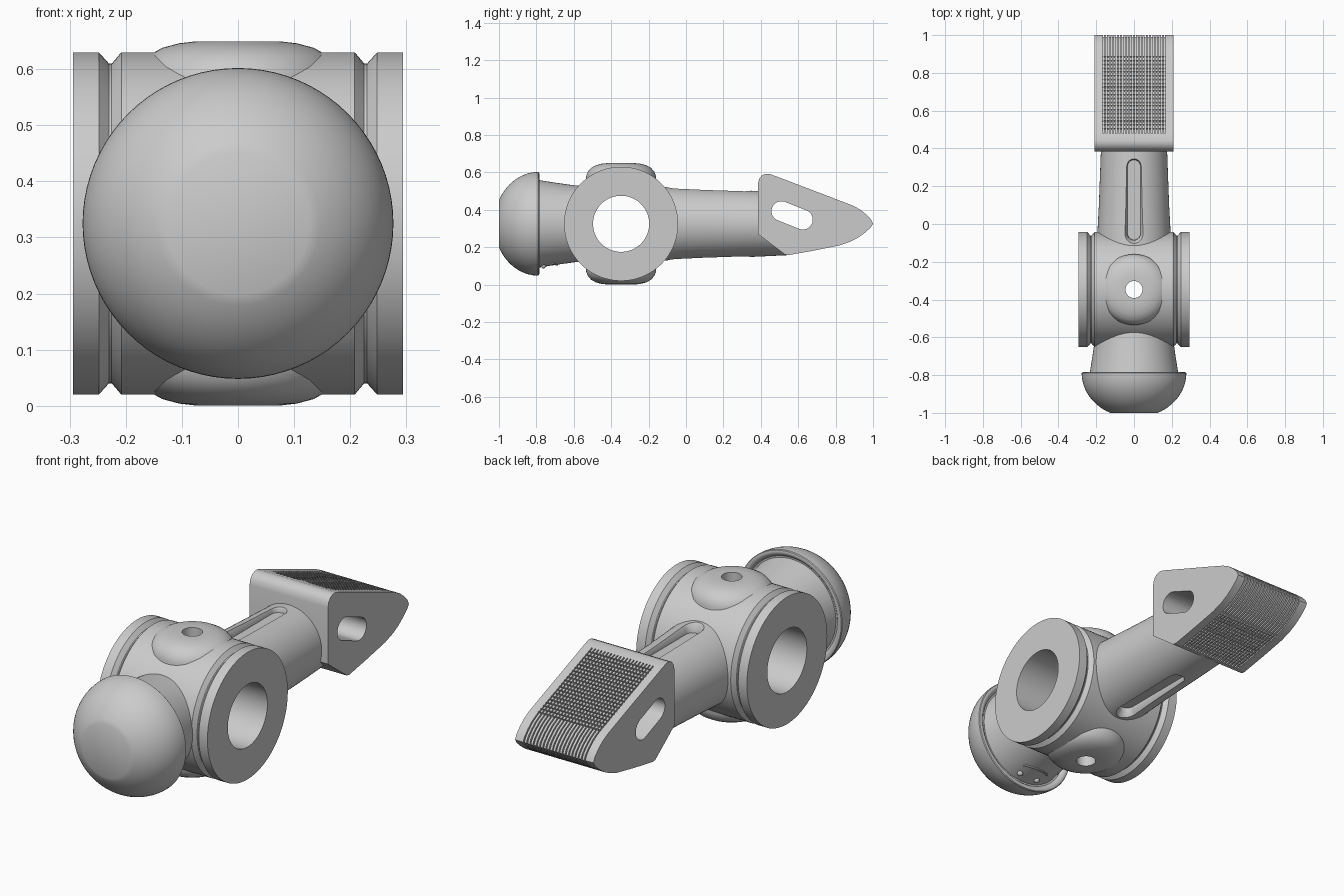
import bpy, bmesh, math
from mathutils import Vector

if "Cube" in bpy.data.objects:
    bpy.data.objects.remove(bpy.data.objects["Cube"])

CZ, HY = 0.325, -0.347      # axis height, hub position along y


def finish(name, bm):
    bmesh.ops.remove_doubles(bm, verts=bm.verts, dist=1e-6)
    bmesh.ops.recalc_face_normals(bm, faces=bm.faces)
    me = bpy.data.meshes.new(name)
    bm.to_mesh(me)
    bm.free()
    ob = bpy.data.objects.new(name, me)
    bpy.context.collection.objects.link(ob)
    return ob


def lathe(name, profile, axis, centre, closed=False, seg=80):
    """Revolve (position along axis, radius) points round axis x, y or z."""
    bm = bmesh.new()
    c, rings = Vector(centre), []
    for a, r in profile:
        ring = []
        for i in range(seg):
            t = 2 * math.pi * i / seg
            u, v = r * math.cos(t), r * math.sin(t)
            p = {'x': (a, u, v), 'y': (u, a, v), 'z': (u, v, a)}[axis]
            ring.append(bm.verts.new(c + Vector(p)))
        rings.append(ring)
    n = len(rings)
    for k in range(n if closed else n - 1):
        A, B = rings[k], rings[(k + 1) % n]
        for i in range(seg):
            j = (i + 1) % seg
            bm.faces.new((A[i], A[j], B[j], B[i]))
    if not closed:
        bm.faces.new(rings[0])
        bm.faces.new(rings[-1])
    return finish(name, bm)


def add_loft(bm, loops):
    """Skin matching loops of points and cap both ends."""
    rings = [[bm.verts.new(p) for p in loop] for loop in loops]
    for A, B in zip(rings, rings[1:]):
        for i in range(len(A)):
            j = (i + 1) % len(A)
            bm.faces.new((A[i], A[j], B[j], B[i]))
    bm.faces.new(rings[0])
    bm.faces.new(rings[-1])


def add_prism(bm, yz, x0, x1):
    add_loft(bm, [[(x, y, z) for y, z in yz] for x in (x0, x1)])


def stadium(a, b, r, n=12):
    a, b = Vector(a), Vector(b)
    d = b - a
    base = math.atan2(d.y, d.x)
    pts = []
    for c, s in ((b, base - math.pi / 2), (a, base + math.pi / 2)):
        for i in range(n + 1):
            t = s + math.pi * i / n
            pts.append((c.x + r * math.cos(t), c.y + r * math.sin(t)))
    return pts


def cut(ob, *cutters):
    bpy.context.view_layer.objects.active = ob
    for c in cutters:
        c.hide_render = True
        m = ob.modifiers.new("cut", 'BOOLEAN')
        m.operation, m.solver, m.object = 'DIFFERENCE', 'EXACT', c
        bpy.ops.object.modifier_apply(modifier=m.name)


# hub: bored cylinder across x with a V groove near each end
half = [(0.294, 0.15), (0.294, 0.305), (0.248, 0.305), (0.23, 0.285),
        (0.225, 0.285), (0.208, 0.305)]
hub = lathe("hub", half + [(-a, r) for a, r in reversed(half)], 'x', (0, HY, CZ), True, 96)

# rounded bosses round the vertical hole, top and bottom
boss = [(0.2, 0.045), (0.3245, 0.045), (0.3245, 0.075), (0.321, 0.105), (0.313, 0.135),
        (0.299, 0.16), (0.28, 0.177), (0.255, 0.187), (0.2, 0.188)]
bosses = [lathe(n, [(s * a, r) for a, r in boss], 'z', (0, HY, CZ), True, 64)
          for n, s in (("top_boss", 1), ("bottom_boss", -1))]

# tapered shaft, neck and domed striking face along y
shaft = lathe("shaft", [(-0.15, 0.199), (-0.05, 0.194), (0.1, 0.186), (0.37, 0.176),
                        (0.54, 0.168)], 'y', (0, 0, CZ))
neck = lathe("neck", [(-0.8, 0.236), (-0.7, 0.22), (-0.6, 0.206), (-0.54, 0.2)],
             'y', (0, 0, CZ))
dome = []
t0 = math.asin(0.127 / 0.277)
for i in range(15):
    t = t0 + (math.pi / 2 - t0) * i / 14
    dome.append((-0.79 - 0.236 * math.cos(t), 0.277 * math.sin(t)))
dome += [(-0.786, 0.274), (-0.784, 0.267), (-0.786, 0.257), (-0.793, 0.249), (-0.8, 0.244),
         (-0.802, 0.22)]
face = lathe("domed_face", dome, 'y', (0, 0, CZ))

# wedge head: side profile extruded across x
tip = [(0.48, 0.58), (0.6, 0.534), (0.75, 0.477), (0.89, 0.423), (0.93, 0.402),
       (0.965, 0.374), (0.99, 0.347), (1.0, 0.325), (0.988, 0.306), (0.96, 0.28),
       (0.92, 0.251), (0.88, 0.23), (0.82, 0.209), (0.68, 0.181), (0.55, 0.158)]
outline = tip + [(0.53, 0.16), (0.385, 0.27), (0.385, 0.54), (0.391, 0.565),
                 (0.405, 0.583), (0.425, 0.592), (0.445, 0.592)]
bm = bmesh.new()
add_prism(bm, outline, -0.208, 0.208)
head = finish("wedge_head", bm)

# checkered grip on the wedge: lengthwise and crosswise grooves
path = [Vector(p) for p in tip]


def normal(i):
    d = (path[min(i + 1, len(path) - 1)] - path[max(i - 1, 0)]).normalized()
    return Vector((-d.y, d.x))


band = [tuple(p + normal(i) * 0.012) for i, p in enumerate(path)]
band += [tuple(p - normal(i) * 0.009) for i, p in reversed(list(enumerate(path)))]
bm = bmesh.new()
for k in range(20):
    x = -0.162 + 0.324 * k / 19
    add_prism(bm, band, x - 0.003, x + 0.003)
lengthwise = finish("lengthwise_cutter", bm)

bm = bmesh.new()
for (a, b, count) in ((path[0], path[3], 20), (path[-1], path[-3], 13)):
    d = (b - a).normalized()
    n = Vector((-d.y, d.x)) * (1 if d.y < 0 else -1)
    for k in range(count):
        p = a.lerp(b, (k + 1.2) / (count + 0.5))
        quad = [p + d * s * 0.003 + n * h for s, h in
                ((-1, -0.008), (1, -0.008), (1, 0.012), (-1, 0.012))]
        add_prism(bm, [tuple(q) for q in quad], -0.167, 0.167)
crosswise = finish("crosswise_cutter", bm)

# slot through the wedge
bm = bmesh.new()
add_prism(bm, stadium((0.51, 0.393), (0.625, 0.347), 0.053), -0.4, 0.4)
slot = finish("slot_cutter", bm)

# chamfered recess along the top and bottom of the shaft
recesses = []
for s in (1, -1):
    bm = bmesh.new()
    add_loft(bm, [[(x, y, CZ + s * h) for x, y in stadium((0, -0.05), (0, 0.305), r)]
                  for h, r in ((0.152, 0.034), (0.17, 0.036), (0.21, 0.062))])
    recesses.append(finish("recess_cutter", bm))

pin = lathe("pin_cutter", [(-0.5, 0.045), (0.5, 0.045)], 'z', (0, HY, CZ), seg=64)

cut(hub, pin, *recesses)
cut(shaft, *recesses, slot)
cut(head, slot, lengthwise, crosswise)
cutters = [pin, slot, lengthwise, crosswise] + recesses
for c in cutters:
    bpy.data.objects.remove(c)

# small raised dots and arc under the neck
details = []
for x in (-0.05, 0.05):
    bm = bmesh.new()
    bmesh.ops.create_uvsphere(bm, u_segments=16, v_segments=10, radius=0.014)
    bmesh.ops.translate(bm, verts=bm.verts, vec=(x, -0.762, CZ - math.sqrt(0.23**2 - x * x)))
    details.append(finish("neck_dot", bm))
bm = bmesh.new()
loops = []
for i in range(13):
    x = -0.07 + 0.14 * i / 12
    y = -0.69 - 4.5 * x * x
    r = 0.22 - 0.15 * (y + 0.7)
    z = CZ - math.sqrt(r * r - x * x)
    loops.append([(x, y + 0.006 * math.cos(t * math.pi / 4), z + 0.006 * math.sin(t * math.pi / 4))
                  for t in range(8)])
add_loft(bm, loops)
details.append(finish("neck_arc", bm))

# smooth shading with sharp edges kept
bpy.ops.object.select_all(action='DESELECT')
for ob in [hub, shaft, neck, face, head] + bosses + details:
    ob.select_set(True)
bpy.context.view_layer.objects.active = hub
bpy.ops.object.shade_smooth_by_angle(angle=math.radians(30))
